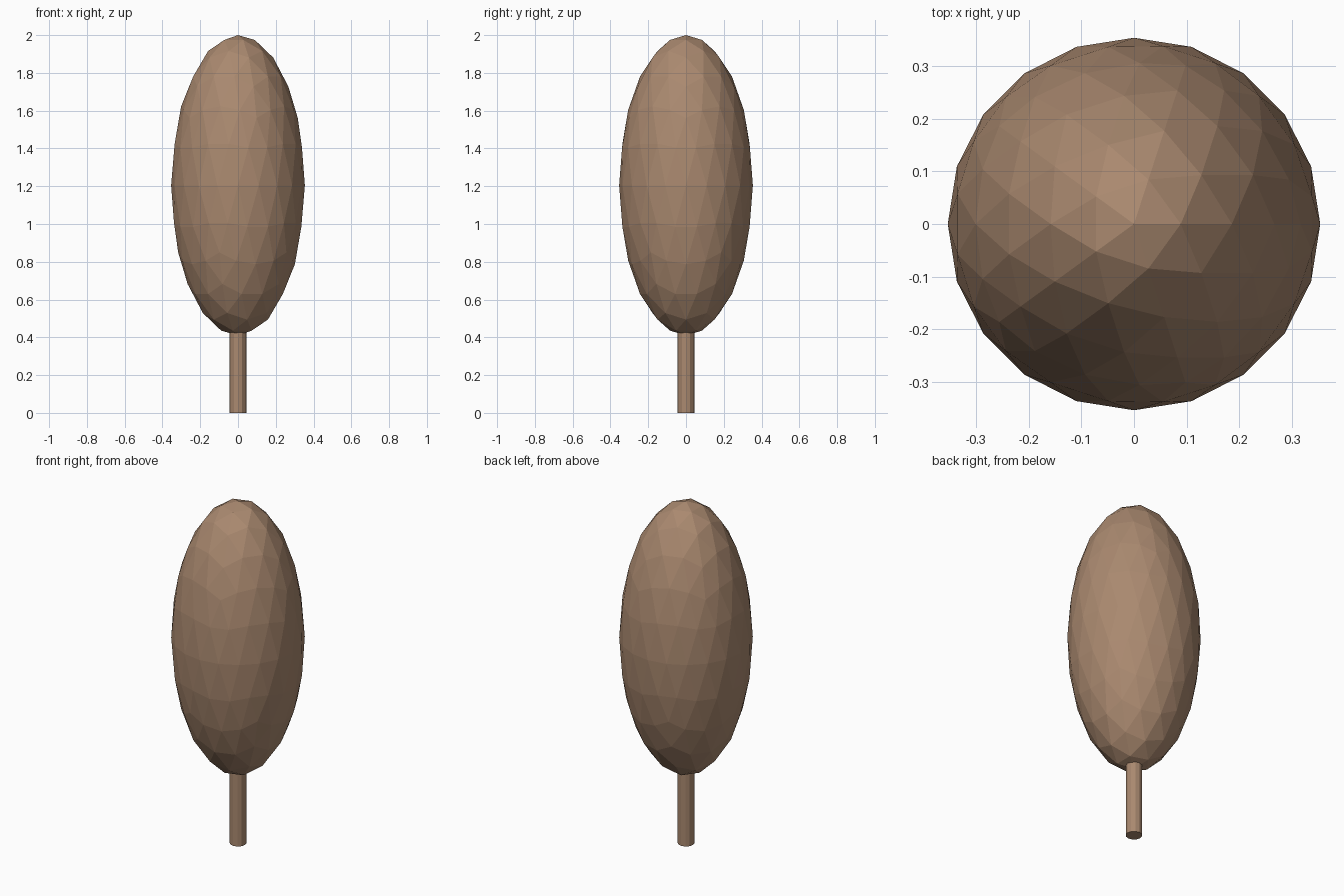
import bpy

if "Cube" in bpy.data.objects:
    bpy.data.objects.remove(bpy.data.objects["Cube"])

brown = bpy.data.materials.new("brown")
brown.diffuse_color = (0.40, 0.25, 0.16, 1)
brown.use_nodes = True
brown.node_tree.nodes["Principled BSDF"].inputs["Base Color"].default_value = brown.diffuse_color

# Crown: faceted sphere stretched tall
bpy.ops.mesh.primitive_ico_sphere_add(subdivisions=3, radius=1, location=(0, 0, 1.205))
crown = bpy.context.object
crown.name = "crown"
crown.scale = (0.354, 0.354, 0.795)

# Trunk: thin post reaching just into the crown
bpy.ops.mesh.primitive_cylinder_add(vertices=12, radius=0.044, depth=0.44, location=(0, 0, 0.22))
trunk = bpy.context.object
trunk.name = "trunk"

for part in (crown, trunk):
    part.data.materials.append(brown)
    part.data.shade_flat()
